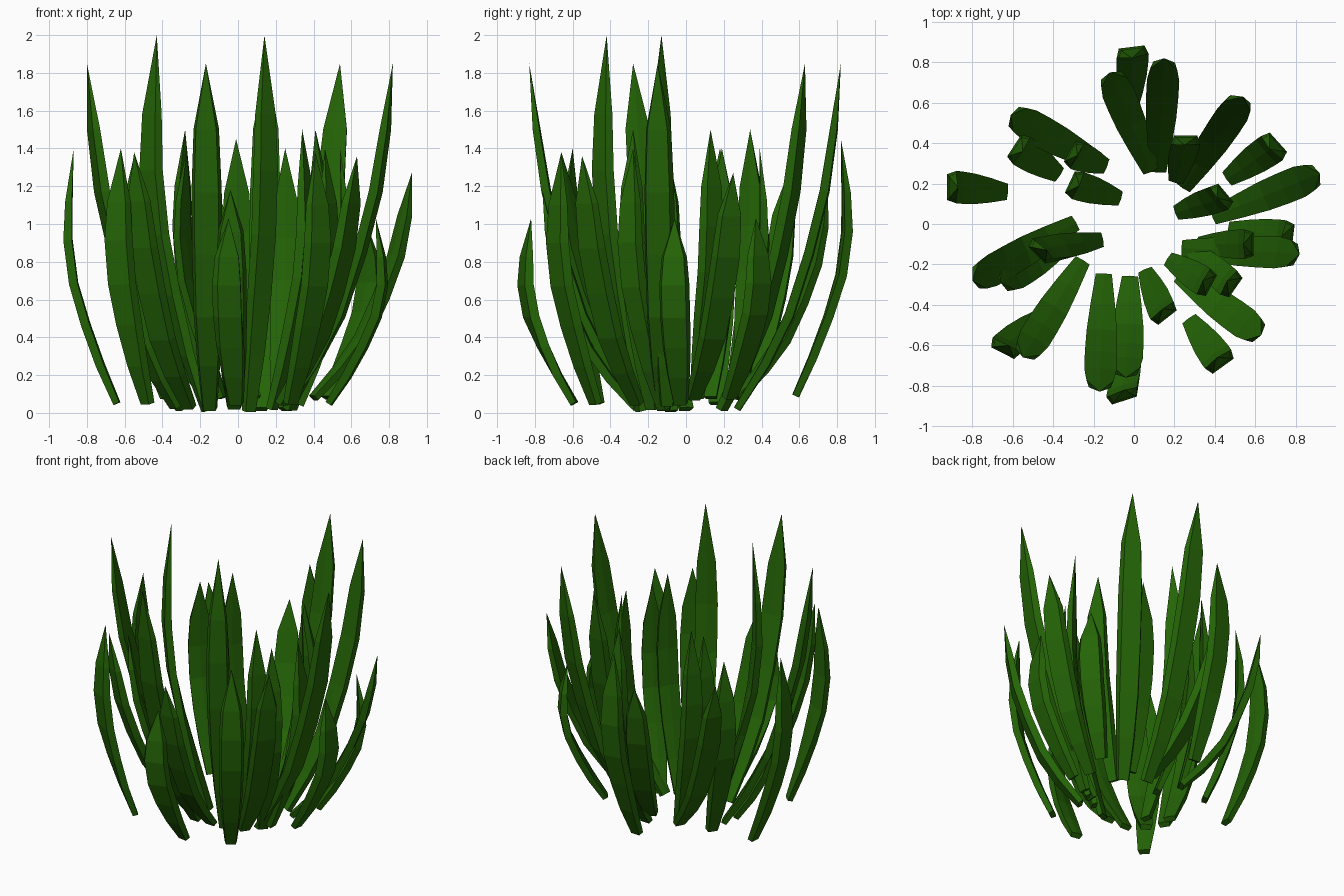
import bpy
from math import radians, cos, sin
from mathutils import Vector

if "Cube" in bpy.data.objects:
    bpy.data.objects.remove(bpy.data.objects["Cube"])

mat = bpy.data.materials.new("leaf_green")
mat.diffuse_color = (0.018, 0.13, 0.002, 1)
mat.use_nodes = True
mat.node_tree.nodes["Principled BSDF"].inputs["Base Color"].default_value = mat.diffuse_color

# Side profiles: (outward fraction, height fraction), base to tip
LEAN = [(0, 0), (.27, .13), (.50, .27), (.69, .45), (.84, .63), (.93, .81), (1, 1)]
CURL = [(0, 0), (.38, .15), (.72, .31), (1.0, .47), (1.13, .64), (1.11, .79), (1, 1)]
WIDTH = [.5, .76, .94, 1.0, 1.0, .84, 0]
THICK = [.75, .95, 1.0, 1.0, 1.0, .8, 0]
# Cross-section: flat back with bevelled edges, shallow crease on the inner face
SECTION = [(-.5, -.4), (-.4, .5), (.4, .5), (.5, -.4), (0, -.5)]


def blade(name, base, tip, profile, width, facing=None, thick=.05):
    """facing: direction (degrees) the flat back looks, default is base to tip"""
    base, tip = Vector(base), Vector(tip)
    flat = Vector((tip.x - base.x, tip.y - base.y, 0))
    up = Vector((0, 0, tip.z - base.z))
    look = flat.normalized()
    if facing is not None:
        look = Vector((cos(radians(facing)), sin(radians(facing)), 0))
    path = [base + flat * r + up * h for r, h in profile]
    verts, n = [], len(SECTION)
    for i, p in enumerate(path[:-1]):
        tangent = (path[i + 1] - path[max(i - 1, 0)]).normalized()
        # The blade twists gradually towards its facing direction
        aim = flat.normalized().lerp(look, min(1, i / 3)).normalized()
        side = Vector((0, 0, 1)).cross(aim)
        out = side.cross(tangent).normalized()
        if out.dot(aim) < 0:
            out = -out
        verts += [p + side * (s * width * WIDTH[i]) + out * (t * thick * THICK[i])
                  for s, t in SECTION]
    rings = len(path) - 1
    verts.append(path[-1])
    faces = [tuple(range(n))]
    for i in range(rings - 1):
        for j in range(n):
            k = (j + 1) % n
            faces.append((i * n + k, i * n + j, (i + 1) * n + j, (i + 1) * n + k))
    last = (rings - 1) * n
    faces += [(last + (j + 1) % n, last + j, rings * n) for j in range(n)]
    me = bpy.data.meshes.new(name)
    me.from_pydata(verts, [], faces)
    me.materials.append(mat)
    ob = bpy.data.objects.new(name, me)
    bpy.context.collection.objects.link(ob)


# Inner upright blades
inner = [
    ((-.17, -.08, .01), (-.43, -.13, 2.0), 225), ((.06, -.24, .01), (.14, -.42, 2.0), -52),
    ((-.15, .29, .08), (-.28, .34, 1.5), 150), ((-.08, .13, .08), (-.27, .19, 1.4), 155),
    ((.22, .06, .08), (.41, .13, 1.5), 40), ((.18, -.18, .02), (.34, -.28, 1.5), -28),
    ((.21, .22, .08), (.25, .39, 1.4), 90), ((.28, -.12, .02), (.46, -.28, 1.4), -35),
    ((.33, -.10, .04), (.54, -.10, 1.4), 0),
]
# Outer blades whose tips curl back
outer = [
    ((-.64, .16, .05), (-.87, .18, 1.4), 180), ((-.48, -.47, .05), (-.62, -.6, 1.4), 243),
    ((.28, -.48, .05), (.41, -.66, 1.38)), ((-.02, .58, .09), (-.01, .82, 1.45), 97),
    ((-.01, -.59, .05), (-.05, -.82, 1.03), -72), ((.48, -.03, .05), (.73, -.06, 1.03)),
    ((.47, .23, .08), (.67, .37, 1.03), 42), ((-.38, .25, .08), (-.55, .36, 1.36)),
]
# Tall and medium blades leaning outward
leaning = [
    ((-.30, 0, .02), (-.80, -.28, 1.85), 197), ((-.15, -.26, .02), (-.17, -.83, 1.85)),
    ((.12, .27, .02), (.15, .82, 1.85)), ((.25, .19, .02), (.54, .63, 1.85), 68),
    ((.25, -.12, .02), (.82, -.15, 1.85), -12), ((.40, .04, .08), (.92, .25, 1.27)),
    ((.23, -.26, .05), (.63, -.55, 1.36)), ((-.15, .29, .08), (-.61, .54, 1.27)),
    ((.08, .27, .08), (-.12, .75, 1.2)), ((-.26, -.19, .03), (-.55, -.66, 1.38)),
    ((-.02, -.27, .03), (-.04, -.76, 1.18)), ((-.33, -.09, .03), (-.66, -.29, 1.2)),
]
for label, group, profile, w in (("inner_blade", inner, CURL, .145),
                                 ("outer_blade", outer, CURL, .16),
                                 ("leaning_blade", leaning, LEAN, .16)):
    for i, (b, t, *face) in enumerate(group, 1):
        blade(f"{label}_{i}", b, t, profile, w, *face)
